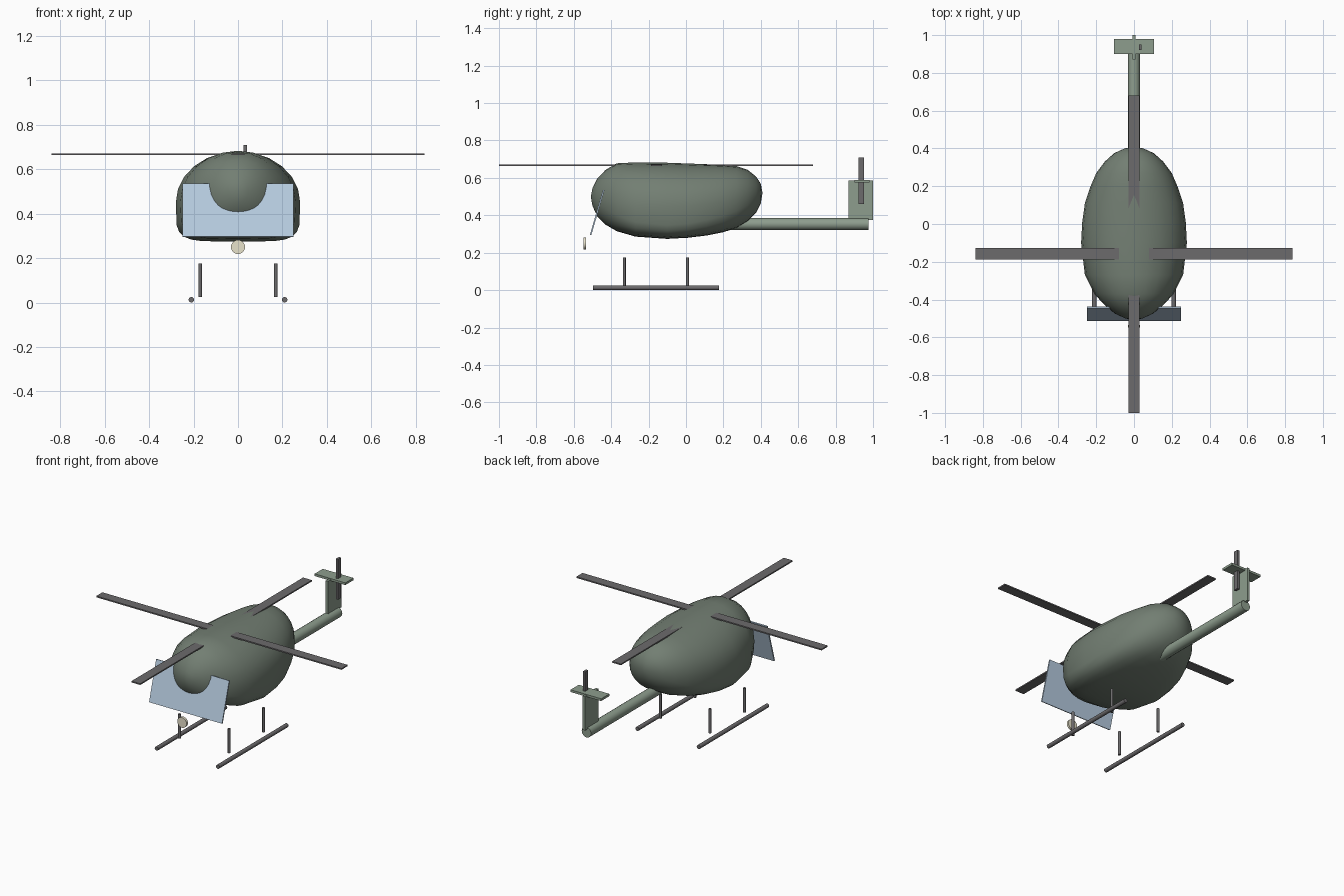
import bpy, bmesh
from math import sin, cos, pi, radians, atan2, hypot

if "Cube" in bpy.data.objects:
    bpy.data.objects.remove(bpy.data.objects["Cube"])


def material(name, rgb):
    m = bpy.data.materials.new(name)
    m.diffuse_color = (*rgb, 1)
    m.use_nodes = True
    m.node_tree.nodes["Principled BSDF"].inputs["Base Color"].default_value = m.diffuse_color
    return m


HULL = material("hull_green", (0.17, 0.21, 0.17))
TAIL = material("tail_green", (0.27, 0.34, 0.27))
GLASS = material("glass_blue", (0.47, 0.60, 0.74))
DARK = material("dark_grey", (0.15, 0.145, 0.15))
CREAM = material("lamp_cream", (0.80, 0.76, 0.60))


def box(name, loc, size, mat, rot=(0, 0, 0)):
    bpy.ops.mesh.primitive_cube_add(size=1, location=loc, rotation=rot)
    o = bpy.context.object
    o.name, o.scale = name, size
    o.data.materials.append(mat)
    return o


def rod(name, loc, radius, length, mat, along_y=False, sides=16):
    bpy.ops.mesh.primitive_cylinder_add(vertices=sides, radius=radius, depth=length, location=loc,
                                        rotation=(radians(90) if along_y else 0, 0, 0))
    o = bpy.context.object
    o.name = name
    o.data.materials.append(mat)
    bpy.ops.object.shade_smooth_by_angle(angle=radians(40))
    return o


# Fuselage: lofted rings (y, half width, bottom z, widest z, top z, belly squareness)
RINGS = [
    (-0.50, 0.045, 0.450, 0.50, 0.545, 2.0),
    (-0.475, 0.10, 0.395, 0.49, 0.595, 2.1),
    (-0.43, 0.155, 0.350, 0.48, 0.643, 2.4),
    (-0.37, 0.21, 0.315, 0.46, 0.678, 3.0),
    (-0.27, 0.26, 0.286, 0.45, 0.683, 4.2),
    (-0.10, 0.28, 0.274, 0.45, 0.681, 5.0),
    (0.01, 0.274, 0.280, 0.45, 0.677, 4.6),
    (0.11, 0.26, 0.292, 0.46, 0.673, 4.0),
    (0.20, 0.23, 0.310, 0.47, 0.669, 3.4),
    (0.27, 0.20, 0.332, 0.48, 0.663, 2.8),
    (0.33, 0.155, 0.368, 0.495, 0.643, 2.4),
    (0.375, 0.105, 0.415, 0.51, 0.607, 2.1),
    (0.40, 0.05, 0.465, 0.52, 0.568, 2.0),
]
SIDES = 24
bm = bmesh.new()
loops = []
for y, w, zb, zm, zt, n in RINGS:
    ring = []
    for i in range(SIDES):
        c, s = cos(2 * pi * i / SIDES), sin(2 * pi * i / SIDES)
        e, h = (1.0, zt - zm) if s >= 0 else (2 / n, zm - zb)
        x = w * abs(c) ** e * (1 if c >= 0 else -1)
        z = zm + h * abs(s) ** e * (1 if s >= 0 else -1)
        ring.append(bm.verts.new((x, y, z)))
    loops.append(ring)
for a, b in zip(loops, loops[1:]):
    for i in range(SIDES):
        j = (i + 1) % SIDES
        bm.faces.new((a[i], a[j], b[j], b[i]))
for ring, y, z in ((loops[0], -0.509, 0.50), (loops[-1], 0.409, 0.52)):
    tip = bm.verts.new((0, y, z))
    for i in range(SIDES):
        bm.faces.new((ring[i], ring[(i + 1) % SIDES], tip))
bmesh.ops.recalc_face_normals(bm, faces=bm.faces)
for f in bm.faces:
    f.smooth = True
mesh = bpy.data.meshes.new("fuselage")
bm.to_mesh(mesh)
bm.free()
mesh.materials.append(HULL)
bpy.context.collection.objects.link(bpy.data.objects.new("fuselage", mesh))

# Sloping windscreen and nose lamp
box("windscreen", (0, -0.475, 0.415), (0.50, 0.008, hypot(0.07, 0.24)), GLASS,
    (-atan2(0.07, 0.24), 0, 0))
rod("nose_lamp", (0, -0.542, 0.25), 0.032, 0.014, CREAM, True)

# Tail boom, fin, stabiliser and tail rotor
rod("tail_boom", (0, 0.5725, 0.353), 0.032, 0.805, TAIL, True)
box("tail_fin", (0, 0.935, 0.48), (0.016, 0.13, 0.21), TAIL)
box("stabiliser", (0, 0.94, 0.583), (0.21, 0.08, 0.014), TAIL)
box("tail_rotor", (0.033, 0.936, 0.585), (0.015, 0.03, 0.25), DARK)

# Main rotor: two crossed blades
box("rotor_blade_across", (0, -0.157, 0.667), (1.68, 0.06, 0.008), DARK)
box("rotor_blade_along", (0, -0.16, 0.667), (0.06, 1.68, 0.008), DARK)

# Landing skids and struts
for side, sx in (("left", -1), ("right", 1)):
    rod(f"skid_{side}", (sx * 0.21, -0.16, 0.0125), 0.0125, 0.675, DARK, True, 12)
    for end, y in (("front", -0.33), ("rear", 0.008)):
        rod(f"strut_{side}_{end}", (sx * 0.17, y, 0.1), 0.008, 0.15, DARK, sides=12)
